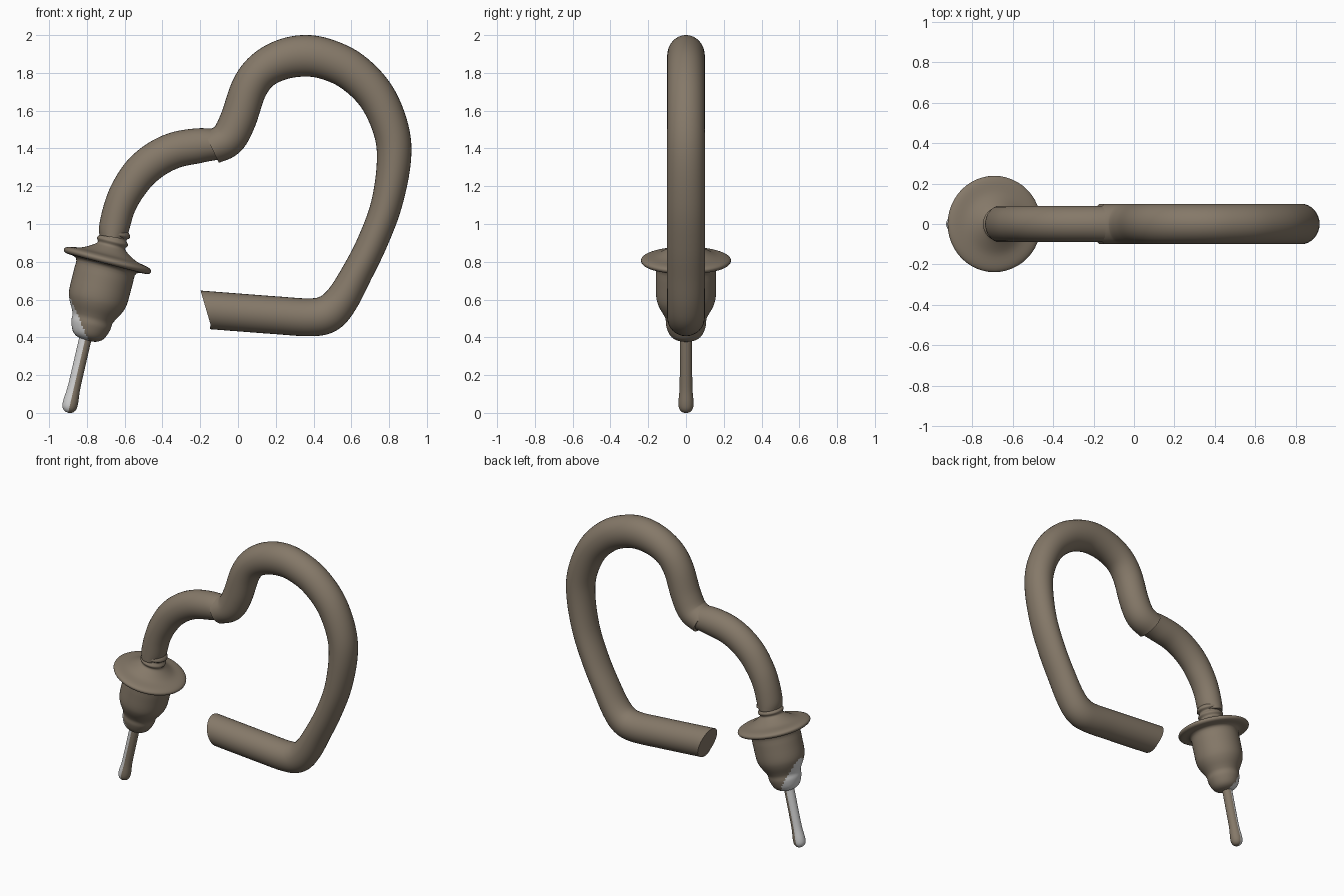
import bpy, math
from mathutils import Vector

cube = bpy.data.objects.get("Cube")
if cube:
    bpy.data.objects.remove(cube, do_unlink=True)


def make_material(name, rgb):
    mat = bpy.data.materials.new(name)
    mat.use_nodes = True
    mat.diffuse_color = (*rgb, 1)
    mat.node_tree.nodes["Principled BSDF"].inputs["Base Color"].default_value = (*rgb, 1)
    return mat


BROWN = make_material("taupe brown", (0.235, 0.19, 0.14))
PALE = make_material("pale grey", (0.65, 0.65, 0.65))
Y = Vector((0, 1, 0))


def smooth_path(points, steps):
    """Catmull-Rom interpolation through the control points."""
    pts = [Vector(p) for p in points]
    pts = [2 * pts[0] - pts[1]] + pts + [2 * pts[-1] - pts[-2]]
    out = []
    for a, b, c, d in zip(pts, pts[1:], pts[2:], pts[3:]):
        for i in range(steps):
            t = i / steps
            out.append(b + (c - a) * t / 2 + (2 * a - 5 * b + 4 * c - d) * t**2 / 2
                       + (3 * b - a - 3 * c + d) * t**3 / 2)
    return out + [pts[-2]]


def loft(name, rings, pale_rule=None):
    """Skin a list of equal rings, cap the ends and shade."""
    n = len(rings[0])
    verts = [v for ring in rings for v in ring]
    faces = [tuple(range(n))[::-1], tuple(range(len(verts) - n, len(verts)))]
    for k in range(len(rings) - 1):
        for i in range(n):
            j = (i + 1) % n
            faces.append((k * n + i, k * n + j, k * n + n + j, k * n + n + i))
    mesh = bpy.data.meshes.new(name)
    mesh.from_pydata(verts, [], faces)
    mesh.materials.append(BROWN)
    if pale_rule:
        mesh.materials.append(PALE)
        for poly in mesh.polygons:
            poly.material_index = int(pale_rule(poly.center))
    mesh.shade_smooth()
    mesh.set_sharp_from_angle(angle=math.radians(50))
    obj = bpy.data.objects.new(name, mesh)
    bpy.context.collection.objects.link(obj)
    return obj


def ellipse(center, u, v, n):
    angles = [2 * math.pi * i / n for i in range(n)]
    return [center + u * math.cos(a) + v * math.sin(a) for a in angles]


def tube(name, points, depth, start_slant=0):
    """Sweep an oval along (x, z, radius) points in the y = 0 plane."""
    path = smooth_path(points, 6)
    rings = []
    for i, p in enumerate(path):
        q = path[min(i + 1, len(path) - 1)] - path[max(i - 1, 0)]
        tangent = Vector((q.x, 0, q.y)).normalized()
        side = tangent.cross(Y) * -1
        if i == 0:
            side += tangent * start_slant
        rings.append(ellipse(Vector((p.x, 0, p.y)), side * p.z, Y * depth, 32))
    return loft(name, rings)


def turned(name, origin, axis, profile, pale_rule):
    """Revolve (radius, distance) points about a tilted axis."""
    axis = Vector(axis).normalized()
    side = axis.cross(Y)
    rings = []
    for p in smooth_path([(r, t, 0) for r, t in profile], 4):
        r = max(p.x, 0.001)
        rings.append(ellipse(Vector(origin) + axis * p.y, Y * r, side * r, 48))
    return loft(name, rings, pale_rule)


# Thick tube: straight foot, long side and large upper lobe
tube("large_loop", [
    (-.168, .545, .1), (0, .532, .1), (.2, .517, .1), (.38, .506, .1),
    (.475, .525, .1), (.55, .6, .09), (.63, .74, .082), (.71, .9, .08),
    (.785, 1.1, .082), (.825, 1.33, .09), (.81, 1.5, .095), (.73, 1.68, .1),
    (.6, 1.81, .105), (.46, 1.875, .108), (.34, 1.89, .11), (.22, 1.865, .105),
    (.12, 1.805, .098), (.055, 1.71, .096), (0, 1.55, .096),
    (-.055, 1.45, .095), (-.14, 1.405, .09)], .1, .38)

# Thinner arch leading down to the fitting
tube("small_arch", [
    (-.06, 1.42, .075), (-.14, 1.42, .085), (-.22, 1.413, .093),
    (-.33, 1.392, .095), (-.43, 1.345, .095), (-.52, 1.27, .093),
    (-.59, 1.17, .088), (-.63, 1.08, .083), (-.656, .98, .08),
    (-.665, .93, .07)], .09)

# Ringed neck, flared disc and stepped bell, with a pale worn patch
turned("bell_fitting", (-.69, 0, .81), (-.25, 0, -.968), [
    (.06, -.175), (.078, -.16), (.085, -.142), (.07, -.125), (.085, -.102),
    (.075, -.08), (.095, -.06), (.15, -.03), (.215, -.016), (.238, 0),
    (.225, .02), (.165, .032), (.16, .1), (.158, .2), (.145, .25),
    (.118, .3), (.108, .325), (.105, .36), (.085, .41), (.05, .435), (0, .44)],
    lambda c: c.z < .65 and c.x < -.905 + (.65 - c.z) * .426)

# Slim pin with a rounded tip, pale along its outer half
turned("pin", (-.802, 0, .42), (-.088, 0, -.38), [
    (.033, 0), (.033, .1), (.033, .2), (.034, .3), (.04, .37),
    (.037, .405), (.022, .425), (0, .431)],
    lambda c: c.x < -.802 - (.42 - c.z) * .2316)
